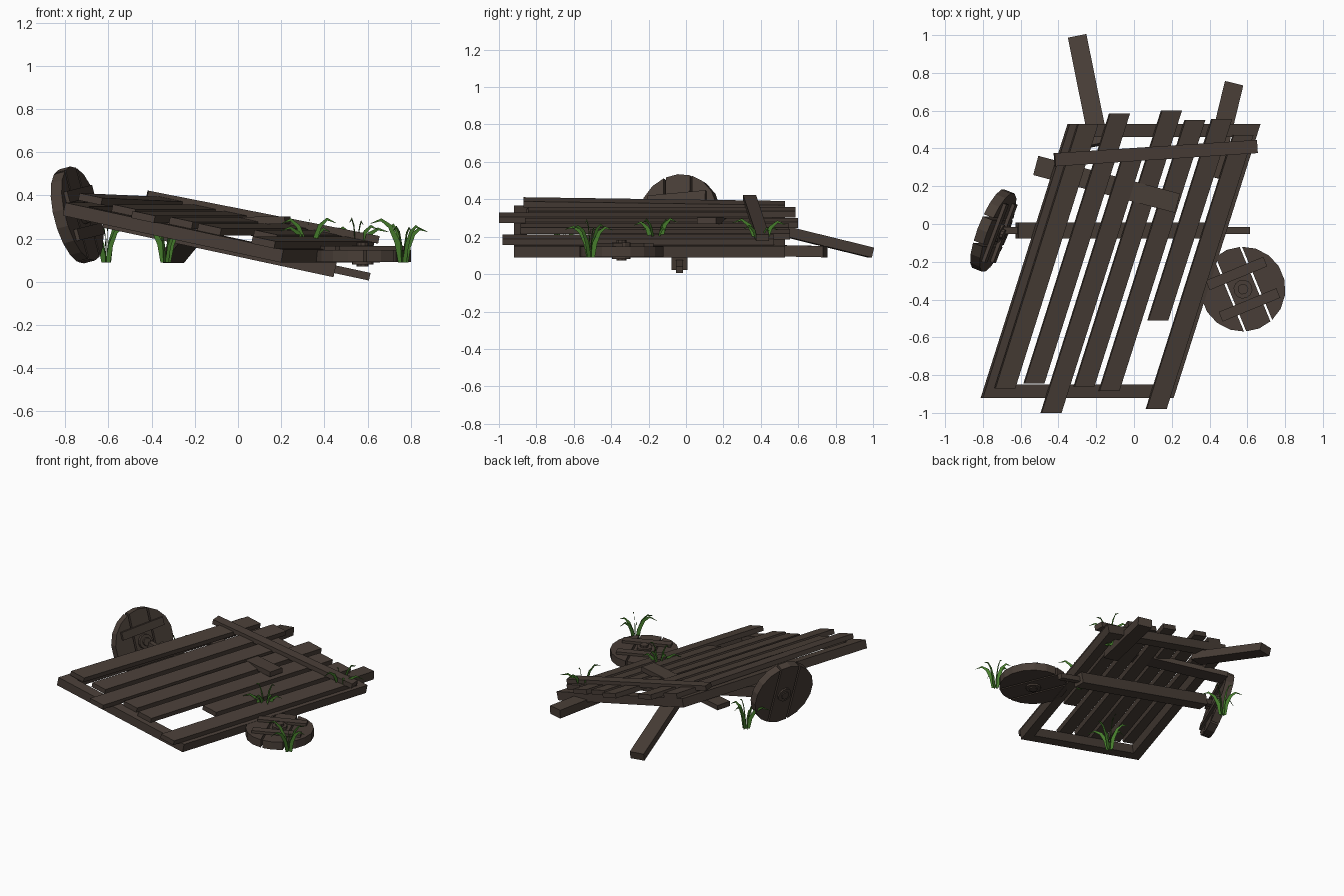
import bpy, bmesh, math, random
from mathutils import Vector, Matrix

random.seed(4)
if "Cube" in bpy.data.objects:
    bpy.data.objects.remove(bpy.data.objects["Cube"])


def material(name, rgb):
    m = bpy.data.materials.new(name)
    m.use_nodes = True
    m.diffuse_color = (*rgb, 1)
    m.node_tree.nodes["Principled BSDF"].inputs["Base Color"].default_value = (*rgb, 1)
    return m


wood = material("weathered wood", (0.066, 0.048, 0.038))
green = material("grass green", (0.06, 0.2, 0.025))


def finish(bm, name, mat):
    me = bpy.data.meshes.new(name)
    bmesh.ops.recalc_face_normals(bm, faces=bm.faces)
    bm.to_mesh(me)
    bm.free()
    me.materials.append(mat)
    ob = bpy.data.objects.new(name, me)
    bpy.context.collection.objects.link(ob)
    return ob


def deck(s, t, h):
    """Point on the collapsed, skewed deck: across, along, above frame bottom."""
    return Vector((s + 0.317 * t + 0.2 * h, t, 0.195 - 0.215 * s + h))


def plank(name, s0, s1, t0, t1, h0, h1, lift=0):
    bm = bmesh.new()
    bmesh.ops.create_cube(bm, size=1)
    for v in bm.verts:
        v.co = deck(s1 if v.co.x > 0 else s0, t1 if v.co.y > 0 else t0,
                    (h1 if v.co.z > 0 else h0) + (lift if v.co.y < 0 else 0))
    return finish(bm, name, wood)


def frame_matrix(origin, z, y):
    z = Vector(z).normalized()
    x = Vector(y).cross(z).normalized()
    m = Matrix((x, z.cross(x), z)).transposed().to_4x4()
    m.translation = origin
    return m


def board(name, a, b, width, thick):
    """Straight board from a to b, its width kept level."""
    a, b = Vector(a), Vector(b)
    d = b - a
    side = d.cross(Vector((0, 0, 1)))
    bm = bmesh.new()
    bmesh.ops.create_cube(bm, size=1)
    bmesh.ops.scale(bm, vec=(width, d.length, thick), verts=bm.verts)
    bm.transform(frame_matrix((a + b) / 2, side.cross(d), d))
    return finish(bm, name, wood)


# Deck frame
plank("left_frame_beam", -0.52, -0.44, -0.92, 0.53, 0, 0.06)
plank("right_frame_beam", 0.41, 0.49, -0.92, 0.53, 0, 0.06)
plank("front_frame_beam", -0.52, 0.49, -0.92, -0.85, 0, 0.06)
plank("rear_frame_beam", -0.52, 0.49, 0.46, 0.53, 0, 0.06)

# Deck planks: left edge, front end, back end, front lift
rows = [(-0.48, -0.87, 0.53, 0.02), (-0.33, -0.845, 0.585, 0),
        (-0.19, -1.0, 0.36, 0), (-0.06, -0.86, 0.6, 0),
        (0.08, -0.885, 0.55, 0), (0.22, -0.51, 0.555, 0), (0.36, -0.98, 0.47, 0)]
for i, (s, t0, t1, lift) in enumerate(rows):
    plank(f"deck_plank_{i + 1}", s, s + 0.105, t0, t1, 0.06, 0.093, lift)

# Loose boards and broken handles
board("loose_cross_board", (-0.42, 0.34, 0.405), (0.65, 0.41, 0.195), 0.07, 0.035)
board("slipped_board", (-0.52, 0.31, 0.28), (0.23, 0.11, 0.285), 0.105, 0.035)
board("left_handle", (-0.3, 0.99, 0.115), (-0.185, 0.42, 0.255), 0.1, 0.055)
board("right_handle", (0.53, 0.745, 0.12), (0.41, 0.25, 0.13), 0.1, 0.06)


# Axle with thin rod ends
def axle_point(x):
    return (x, -0.035, 0.155 - 0.215 * x)


board("axle_beam", axle_point(-0.62), axle_point(0.45), 0.085, 0.075)
board("axle_rod", axle_point(-0.76), axle_point(0.61), 0.036, 0.036)


def cylinder(bm, r, z0, z1, n):
    m = Matrix.Translation((0, 0, (z0 + z1) / 2))
    return bmesh.ops.create_cone(bm, cap_ends=True, segments=n, radius1=r,
                                 radius2=r, depth=z1 - z0, matrix=m)


def slice_disc(bm, x, keep):
    """Trim a disc at x, keeping the side given by the sign."""
    geom = bm.verts[:] + bm.edges[:] + bm.faces[:]
    cut = bmesh.ops.bisect_plane(bm, geom=geom, plane_co=(x, 0, 0),
                                 plane_no=(keep, 0, 0), clear_inner=True)
    edges = [e for e in cut["geom_cut"] if isinstance(e, bmesh.types.BMEdge)]
    bmesh.ops.contextual_create(bm, geom=edges)


def wheel(name, origin, z, y):
    m = frame_matrix(origin, z, y)
    half, gap, radius = 0.028, 0.006, 0.225
    # Three boards making a round disc
    for label, lo, hi in (("left", None, -0.075), ("middle", -0.075, 0.075), ("right", 0.075, None)):
        bm = bmesh.new()
        cylinder(bm, radius, -half, half, 18)
        if lo is not None:
            slice_disc(bm, lo + gap, 1)
        if hi is not None:
            slice_disc(bm, hi - gap, -1)
        finish(bm, f"{name}_{label}_board", wood).matrix_world = m
    # Battens and hub
    bm = bmesh.new()
    for side in (-1, 1):
        t = Matrix.Translation((0, side * 0.09, half + 0.008))
        bmesh.ops.create_cube(bm, size=1, matrix=t @ Matrix.Diagonal((0.33, 0.055, 0.02, 1)))
    finish(bm, f"{name}_battens", wood).matrix_world = m
    bm = bmesh.new()
    cylinder(bm, 0.05, -half - 0.012, half + 0.02, 12)
    cylinder(bm, 0.028, -half - 0.02, half + 0.035, 10)
    finish(bm, f"{name}_hub", wood).matrix_world = m


wheel("standing_wheel", (-0.745, -0.035, 0.31), (0.9, -0.36, 0.24), (-0.24, 0, 0.97))
wheel("fallen_wheel", (0.577, -0.345, 0.12), (0, 0, 1), (-0.38, 0.92, 0))


# Grass tufts: flat upright blades arching outward
def tuft(name, x, y, z, turn):
    bm = bmesh.new()
    blades = 6
    for i in range(blades):
        ang = turn + i * math.tau / blades
        reach = random.uniform(0.09, 0.15)
        height = random.uniform(0.15, 0.21)
        d = Vector((math.cos(ang), math.sin(ang), 0))
        pairs = []
        for k in range(5):
            u = k / 4
            mid = d * (0.01 + reach * u ** 1.5) + Vector((0, 0, height * math.sin(2.0 * u)))
            tangent = d * (reach * 1.5 * u ** 0.5) + Vector((0, 0, 2 * height * math.cos(2.0 * u)))
            tangent.normalize()
            normal = d * tangent.z - Vector((0, 0, 1)) * tangent.dot(d)
            w = 0.013 * (1 - u ** 2) + 0.001
            pairs.append([bm.verts.new(mid + normal * q) for q in (-w, w)])
        for a, b in zip(pairs, pairs[1:]):
            bm.faces.new((a[0], a[1], b[1], b[0]))
    finish(bm, name, green).location = (x, y, z)


tuft("grass_by_fallen_wheel", 0.765, -0.51, 0.09, 0.2)
tuft("grass_through_deck", 0.33, -0.16, 0.09, 0.5)
tuft("grass_rear_corner", 0.55, 0.4, 0.09, 0.3)
tuft("grass_under_front", -0.335, -0.65, 0.09, 0.1)
tuft("grass_by_standing_wheel", -0.61, 0.18, 0.09, 0.4)
